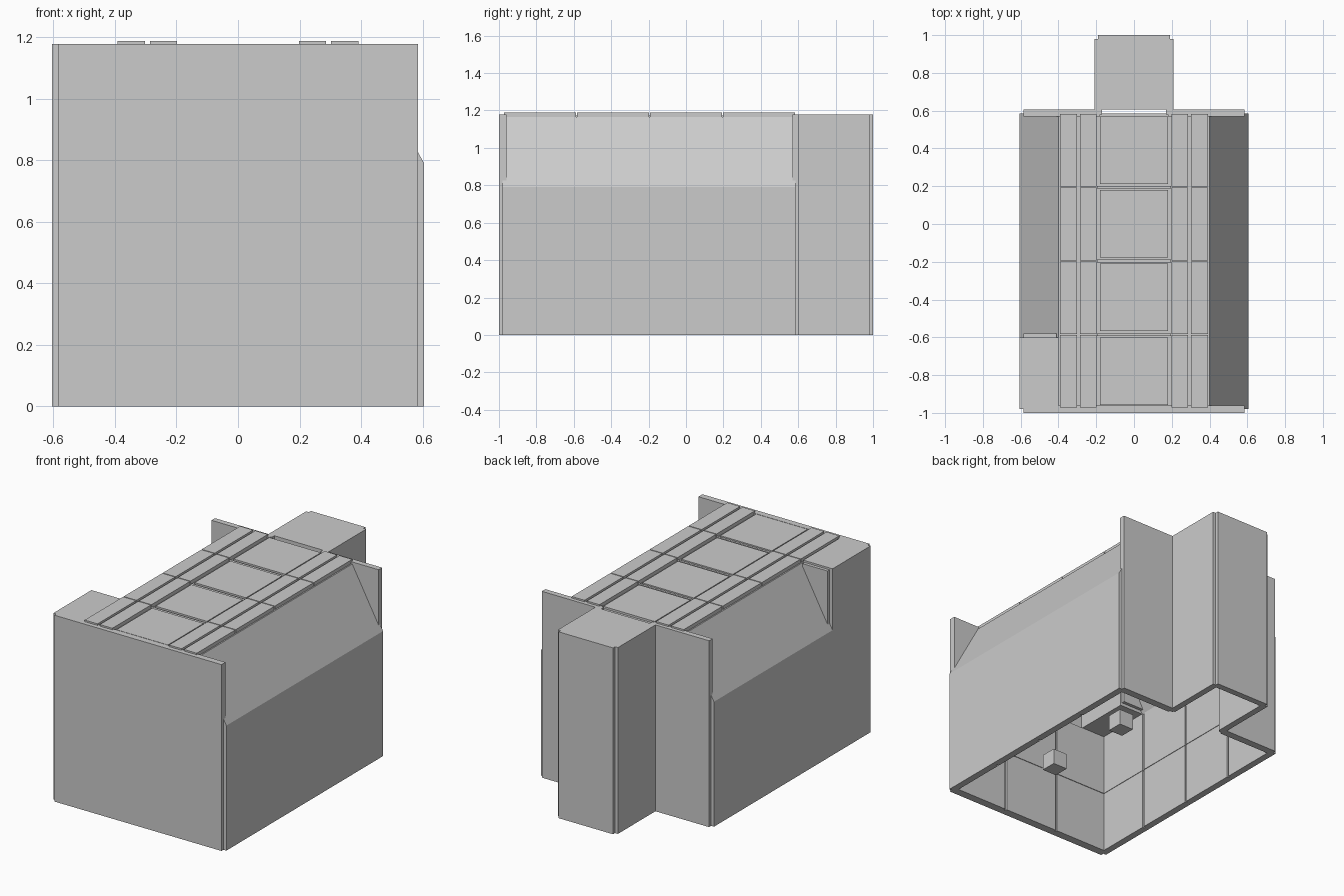
import bpy
import bmesh

cube = bpy.data.objects.get("Cube")
if cube:
    bpy.data.objects.remove(cube, do_unlink=True)

grey = bpy.data.materials.new("plain_grey")
grey.use_nodes = True
GREY = (0.6, 0.6, 0.6, 1)
grey.diffuse_color = GREY
grey.node_tree.nodes["Principled BSDF"].inputs["Base Color"].default_value = GREY


def finish(name, bm):
    bmesh.ops.recalc_face_normals(bm, faces=bm.faces)
    mesh = bpy.data.meshes.new(name)
    bm.to_mesh(mesh)
    bm.free()
    mesh.materials.append(grey)
    obj = bpy.data.objects.new(name, mesh)
    bpy.context.collection.objects.link(obj)
    return obj


def boxes(name, spans):
    """One object made of boxes, each given as x, y and z ranges."""
    bm = bmesh.new()
    for xs, ys, zs in spans:
        verts = bmesh.ops.create_cube(bm, size=1)["verts"]
        for v in verts:
            v.co = [r[0] + (c + 0.5) * (r[1] - r[0]) for c, r in zip(v.co, (xs, ys, zs))]
    return finish(name, bm)


def mirrored(xs):
    return [xs, (-xs[1], -xs[0])]


TOP = 1.178
MODULE = 0.39
seams = [-0.975 + MODULE * i for i in range(5)]

# Side walls and sloped roof as one hollow section swept along y
outer = [(0.605, 0), (0.605, 0.79), (0.4, 1.165)]
inner = [(0.375, 1.13), (0.575, 0.765), (0.575, 0)]
half = outer[::-1]
section = [(-x, z) for x, z in outer] + half + inner[::-1] + [(-x, z) for x, z in inner]
bm = bmesh.new()
face = bm.faces.new([bm.verts.new((x, -0.98, z)) for x, z in section])
swept = bmesh.ops.extrude_face_region(bm, geom=[face])["geom"]
bmesh.ops.translate(bm, vec=(0, 1.565, 0),
                    verts=[v for v in swept if isinstance(v, bmesh.types.BMVert)])
finish("walls_and_roof", bm)

# End walls rising above the slopes
boxes("front_wall", [((-0.585, 0.585), (-1, -0.96), (0, TOP))])
boxes("back_wall", [(xs, (0.57, 0.605), (0, TOP)) for xs in mirrored((0.18, 0.585))])

# Rear extension, open below
boxes("extension_sides", [(xs, (0.58, 0.98), (0, TOP)) for xs in mirrored((0.17, 0.21))])
boxes("extension_back", [((-0.19, 0.19), (0.96, 1), (0, TOP))])
boxes("extension_roof", [((-0.2, 0.2), (0.605, 0.98), (1.135, TOP))])

# Full-height block at the front of the right slope
boxes("raised_corner", [
    ((-0.605, -0.4), (-0.98, -0.6), (0.78, TOP)),
    ((-0.585, -0.41), (-0.6, -0.58), (0.8, TOP - 0.012)),
])

# Raised roof strips, broken at every module
strips = []
for a, b in zip(seams, seams[1:]):
    for span in ((0.198, 0.286), (0.302, 0.392)):
        strips += [(xs, (a + 0.003, b - 0.003), (1.16, 1.188)) for xs in mirrored(span)]
boxes("roof_strips", strips)

# Square roof panels with grooves around them
panels = [((-0.18, 0.18), (a + 0.018, b - 0.015), (1.16, TOP))
          for a, b in zip(seams, seams[1:])]
panels += [((-0.195, 0.195), (s - 0.008, s + 0.006), (1.16, TOP - 0.004)) for s in seams[1:4]]
boxes("roof_panels", panels)

# Inner wall lining in two rows of panels
lining = []
for z in (0, MODULE):
    zs = (z, z + MODULE - 0.003)
    for a, b in zip(seams, seams[1:]):
        lining += [(xs, (a + 0.006, b - 0.006), zs) for xs in mirrored((0.562, 0.58))]
    for x in (-MODULE, 0, MODULE):
        w = MODULE / 2 - 0.006
        lining.append(((x - w, x + w), (-0.965, -0.948), zs))
        if x:
            lining.append(((x - w, x + w), (0.558, 0.575), zs))
boxes("inner_lining", lining)

# Two small cubes inside
boxes("inner_cubes", [((-0.05, 0.05), (y - 0.05, y + 0.05), (0.25, 0.35))
                      for y in (-0.73, -0.12)])
